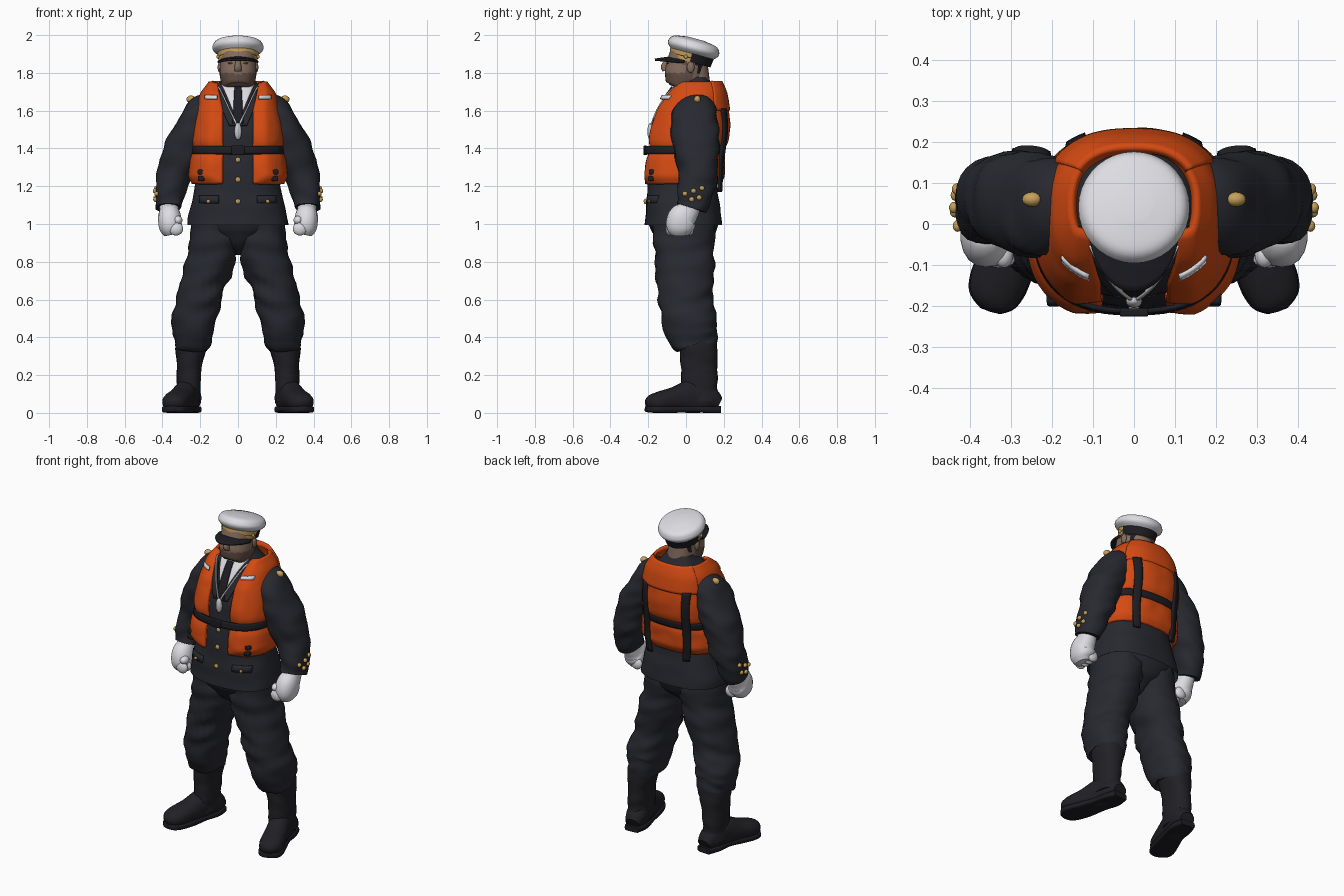
import bpy, bmesh, math
from mathutils import Vector, noise

if "Cube" in bpy.data.objects:
    bpy.data.objects.remove(bpy.data.objects["Cube"], do_unlink=True)


def material(name, *rgb):
    mat = bpy.data.materials.new(name)
    mat.use_nodes = True
    mat.diffuse_color = (*rgb, 1)
    mat.node_tree.nodes["Principled BSDF"].inputs["Base Color"].default_value = (*rgb, 1)
    return mat


navy = material("navy cloth", .021, .022, .029)
boot_black = material("boot leather", .015, .015, .019)
strap_black = material("black strap", .012, .012, .016)
orange = material("orange vest", .66, .068, .006)
white = material("white cloth", .72, .72, .76)
skin = material("skin", .235, .15, .11)
beard = material("beard stubble", .13, .08, .058)
gold = material("gold", .56, .35, .1)
silver = material("silver", .58, .58, .6)


def finish(name, bm, mats, mirror=False, thick=0, rule=None, bevel=0):
    """Turn a bmesh into a smooth object with materials and modifiers."""
    bmesh.ops.recalc_face_normals(bm, faces=bm.faces)
    if rule:
        for face in bm.faces:
            face.material_index = rule(face.calc_center_median())
    mesh = bpy.data.meshes.new(name)
    bm.to_mesh(mesh)
    bm.free()
    obj = bpy.data.objects.new(name, mesh)
    bpy.context.collection.objects.link(obj)
    for mat in mats:
        mesh.materials.append(mat)
    if bevel:
        mod = obj.modifiers.new("Bevel", "BEVEL")
        mod.width, mod.segments = bevel, 2
    if thick:
        mod = obj.modifiers.new("Solidify", "SOLIDIFY")
        mod.thickness, mod.offset = thick, 0
    if mirror:
        obj.modifiers.new("Mirror", "MIRROR")
    bpy.ops.object.select_all(action="DESELECT")
    obj.select_set(True)
    bpy.context.view_layer.objects.active = obj
    bpy.ops.object.shade_smooth_by_angle(angle=math.radians(50))


def patch(name, func, nu, nv, *mats, wrap=False, caps=False, **options):
    """Grid surface from func(u, v), optionally closed around u and capped."""
    bm = bmesh.new()
    cols = nu if wrap else nu + 1
    rows = [[bm.verts.new(func(i / nu, j / nv)) for i in range(cols)] for j in range(nv + 1)]
    for low, high in zip(rows, rows[1:]):
        for i in range(nu):
            k = (i + 1) % cols
            bm.faces.new((low[i], low[k], high[k], high[i]))
    if caps:
        bm.faces.new(rows[0])
        bm.faces.new(rows[-1])
    finish(name, bm, mats, **options)


def spline(rows, t):
    """Catmull-Rom interpolation through rows, t counted in rows."""
    last = len(rows) - 1
    i = max(0, min(int(t), last - 1))
    f = t - i
    near = [rows[max(0, min(last, i + k))] for k in (-1, 0, 1, 2)]
    return [b + f / 2 * (c - a + f * (2 * a - 5 * b + 4 * c - d + f * (3 * (b - c) + d - a)))
            for a, b, c, d in zip(*near)]


def power(value, p):
    return math.copysign(abs(value) ** p, value)


def tube(name, rows, *mats, ref=(0, 1, 0), sides=24, sub=6, p=.9, fold=0, **options):
    """Loft of rings (x, y, z, radius along ref, radius across)."""
    def func(u, v):
        t = v * (len(rows) - 1)
        x, y, z, ra, rb = spline(rows, t)
        lo, hi = spline(rows, max(0, t - .2)), spline(rows, min(len(rows) - 1, t + .2))
        tangent = (Vector(hi[:3]) - Vector(lo[:3])).normalized()
        along = Vector(ref)
        along = (along - along.dot(tangent) * tangent).normalized()
        across = tangent.cross(along)
        a = u * math.tau
        ray = along * ra * power(math.cos(a), p) + across * rb * power(math.sin(a), p)
        point = Vector((x, y, z)) + ray
        # cloth folds run mostly around the limb
        crease = noise.noise(Vector((point.x * 7, point.y * 7, point.z * 17 + point.x * 8)))
        point += ray.normalized() * fold * crease
        point.z = max(0, point.z)
        return point
    patch(name, func, sides, sub * (len(rows) - 1), *mats, wrap=True, caps=True, **options)


def ball(name, loc, size, mat, mirror=False):
    bm = bmesh.new()
    bmesh.ops.create_uvsphere(bm, u_segments=16, v_segments=10, radius=1)
    bmesh.ops.scale(bm, vec=size, verts=bm.verts)
    bmesh.ops.translate(bm, vec=loc, verts=bm.verts)
    finish(name, bm, [mat], mirror)


def box(name, loc, size, mat, mirror=False):
    bm = bmesh.new()
    bmesh.ops.create_cube(bm, size=1)
    bmesh.ops.scale(bm, vec=size, verts=bm.verts)
    bmesh.ops.translate(bm, vec=loc, verts=bm.verts)
    finish(name, bm, [mat], mirror, bevel=min(size) / 4)


# Torso profile: height, front, back, half width
TORSO = [(.995, -.215, .192, .268), (1.1, -.212, .18, .25), (1.2, -.2, .162, .225),
         (1.3, -.195, .158, .212), (1.39, -.18, .17, .205), (1.5, -.168, .186, .195),
         (1.6, -.135, .182, .178), (1.68, -.09, .168, .155), (1.73, -.05, .145, .115),
         (1.78, 0, .115, .082)]


def section(z):
    i = max(k for k in range(len(TORSO) - 1) if TORSO[k][0] <= z or k == 0)
    return spline(TORSO, i + (z - TORSO[i][0]) / (TORSO[i + 1][0] - TORSO[i][0]))[1:]


def body(a, z, off=0):
    """Point on the torso; angle 0 is the front, pi the back."""
    front, back, rx = section(z)
    x = (rx + off) * power(math.sin(a), .8)
    y = (front + back) / 2 - ((back - front) / 2 + off) * power(math.cos(a), .8)
    return Vector((x, y, z + off * max(0, min(1, (z - 1.62) * 10)) * .35))


def angle_at(x, z):
    return math.copysign(math.asin(min(1, abs(x) / section(z)[2]) ** 1.25), x)


def chest(x, z, off):
    return body(angle_at(x, z), z, off)


def mix(a, b, t):
    return a + (b - a) * t


def jacket_point(u, v):
    a, z = u * math.tau, mix(.995, 1.78, v)
    p = body(a, z)
    return body(a, z, .007 * noise.noise(Vector((p.x * 7, p.y * 7, z * 12))))


patch("jacket", jacket_point, 56, 48, navy, wrap=True)
tube("pelvis", [(0, -.005, .84, .05, .025), (0, -.01, .9, .13, .1), (0, -.01, .96, .17, .2),
                (0, -.012, 1.02, .19, .255)], navy)

# Life vest with puffy panels, cinched by the belt
def vest_point(u, v):
    z = mix(1.215, 1.735, v)
    start = angle_at(.076 + .02 * max(0, min(1, (z - 1.6) * 10)), z)
    edge = min(1, .35 + 14 * min(u, 1 - u), .35 + 9 * v)
    off = .036 * edge - .014 * math.exp(-((z - 1.39) / .03) ** 2)
    p = body(start + u * (math.tau - 2 * start), z, off)
    return p + Vector((0, .005 * noise.noise(p * 14), 0))


patch("life_vest", vest_point, 90, 44, orange, thick=.02)
patch("vest_collar", lambda u, v: body(math.pi + mix(-1, 1, u), mix(1.6, 1.738, v), .042),
      32, 10, orange, thick=.02)
patch("vest_belt", lambda u, v: body(u * math.tau, mix(1.37, 1.412, v), .034), 56, 3, strap_black,
      wrap=True, thick=.012)
patch("back_strap", lambda u, v: body(math.pi - angle_at(mix(.095, .13, u), mix(1.17, 1.61, v)),
                                      mix(1.17, 1.61, v), mix(.028, .046, min(1, v * 5))), 3, 20,
      strap_black, thick=.014, mirror=True)
patch("reflective_strip", lambda u, v: chest(mix(.085, .135, u), mix(1.655, 1.672, v), .047),
      6, 2, white, thick=.008, mirror=True)
for z in (1.24, 1.275):
    box("vest_clip", chest(.165, z, .04), (.035, .03, .026), strap_black, True)
box("belt_buckle", chest(0, 1.39, .036), (.07, .02, .05), strap_black)

# Shirt, tie, lapels, lanyard and whistle
patch("shirt", lambda u, v: chest(mix(-1, 1, u) * mix(.004, .085, v), mix(1.55, 1.74, v), .006),
      12, 12, white, thick=.006)
patch("lapel", lambda u, v: chest(mix(.004, .075, v) + mix(0, .04, u), mix(1.52, 1.7, v), .013),
      6, 12, navy, thick=.008, mirror=True)
patch("tie", lambda u, v: chest(mix(-1, 1, u) * mix(.027, .017, v), mix(1.53, 1.72, v), .014),
      4, 12, strap_black, thick=.012)
patch("lanyard", lambda u, v: chest(mix(0, .085, v) + .007 * u, mix(1.52, 1.72, v), .022),
      2, 14, silver, thick=.008, mirror=True)
ball("whistle", chest(0, 1.49, .018), (.02, .017, .045), silver)
for z in (1.34, 1.235, 1.12):
    ball("jacket_button", chest(0, z, .006), (.014, .008, .014), gold)
patch("pocket_flap", lambda u, v: chest(mix(.1, .2, u), mix(1.11, 1.15, v), .004), 6, 2, navy,
      thick=.012, mirror=True)
ball("pocket_button", chest(.15, 1.12, .012), (.01, .006, .01), gold, True)

# Arms
tube("sleeve", [(.11, .055, 1.63, .09, .06), (.18, .055, 1.598, .11, .088),
                (.232, .045, 1.51, .13, .102), (.283, .055, 1.4, .122, .1),
                (.33, .065, 1.28, .107, .09), (.36, .05, 1.17, .092, .08),
                (.366, .025, 1.085, .082, .068)], navy, sub=8, fold=.016, mirror=True)
ball("shoulder_badge", (.248, .06, 1.66), (.025, .018, .02), gold, True)
for y, z in ((-.005, 1.16), (.04, 1.175), (.085, 1.19), (.03, 1.13), (.07, 1.14)):
    ball("cuff_button", (.44 - abs(y - .045) * .2, y, z), (.012, .014, .013), gold, True)

# Gloved fists
tube("glove", [(.366, .025, 1.11, .055, .05), (.364, .01, 1.07, .062, .052),
               (.362, -.02, 1.03, .078, .062), (.357, -.03, .98, .075, .06),
               (.35, -.03, .945, .05, .042)], white, sides=18, sub=4, mirror=True)
for i in range(4):
    ball("finger", (.328, -.087 + .036 * i, .975), (.038, .021, .036), white, True)
ball("thumb", (.318, -.075, 1.02), (.024, .032, .024), white, True)

# Trousers and boots
tube("trouser_leg", [(.115, -.01, 1.03, .165, .125), (.127, -.01, .9, .162, .133),
                     (.163, -.005, .75, .152, .124), (.205, -.002, .6, .141, .118),
                     (.228, .015, .5, .143, .115), (.24, .035, .42, .138, .106),
                     (.242, .06, .365, .112, .094), (.244, .062, .35, .09, .08)],
     navy, sub=8, fold=.02, mirror=True)
tube("boot_shaft", [(.243, .06, .385, .1, .087), (.25, .065, .33, .1, .08),
                    (.256, .07, .22, .097, .064), (.262, .072, .13, .097, .063),
                    (.266, .072, .06, .102, .066)], boot_black, fold=.008, mirror=True)
tube("boot_foot", [(.25, .175, .05, .035, .045), (.256, .12, .075, .07, .063),
                   (.274, .03, .085, .09, .064), (.302, -.06, .072, .066, .068),
                   (.33, -.14, .06, .053, .07), (.342, -.185, .052, .042, .056),
                   (.349, -.208, .045, .02, .026)],
     boot_black, ref=(0, 0, 1), mirror=True)
tube("boot_sole", [(.25, .182, .018, .018, .046), (.257, .11, .018, .018, .064),
                   (.276, .02, .02, .016, .062), (.303, -.07, .018, .018, .07),
                   (.331, -.145, .018, .018, .072), (.343, -.188, .019, .017, .058),
                   (.35, -.211, .022, .014, .026)],
     strap_black, ref=(0, 0, 1), p=.4, mirror=True)

# Head with a bearded jaw and dark hair at the nape
def head_rule(c):
    if c.y > .055 and c.z > 1.8:
        return 2
    jaw = c.z < 1.8 - .2 * max(0, -c.y - .09) and c.y < .03
    return int(jaw or c.z < 1.86 and -.01 < c.y < .015)


tube("neck", [(0, .065, 1.7, .068, .075), (0, .045, 1.84, .07, .072)], skin)
tube("head", [(0, -.035, 1.712, .06, .06), (0, -.028, 1.728, .085, .08), (0, -.01, 1.78, .105, .096),
              (0, .002, 1.84, .105, .096), (0, .015, 1.9, .1, .094)], skin, beard, strap_black,
     sides=32, rule=head_rule)
tube("nose", [(0, -.097, 1.865, .01, .012), (0, -.115, 1.835, .018, .018),
              (0, -.11, 1.812, .014, .02)], skin, sides=12)
ball("ear", (.096, .025, 1.83), (.012, .02, .03), skin, True)
ball("eye", (.038, -.093, 1.852), (.015, .008, .006), beard, True)

# Peaked cap, tipped backwards
BASE, AXIS = Vector((0, .02, 1.858)), Vector((0, .26, .966))


def cap_ring(d, length, width):
    return (*(BASE + AXIS * d), length, width)


def band_rule(c):
    d = (c - BASE).dot(AXIS)
    return int(c.y < .03 and not .021 < d < .026)


tube("cap_band", [cap_ring(0, .113, .102), cap_ring(.024, .116, .106), cap_ring(.048, .119, .11)],
     strap_black, gold, sides=36, p=1, rule=band_rule)
tube("cap_crown", [cap_ring(.045, .118, .108), cap_ring(.066, .137, .132), cap_ring(.088, .138, .134),
                   cap_ring(.113, .116, .113), cap_ring(.127, .045, .045)], white, sides=36, p=1)


def visor_point(u, v):
    a = mix(-1.3, 1.3, u)
    c = math.cos(a)
    return (mix(.1, .112, v) * math.sin(a), .02 - mix(.1, .185, v) * c,
            1.852 + mix(.03, .018, v) * c)


patch("cap_visor", visor_point, 24, 5, strap_black, thick=.012)
ball("cap_button", (.106, .0, 1.885), (.008, .01, .01), gold, True)
